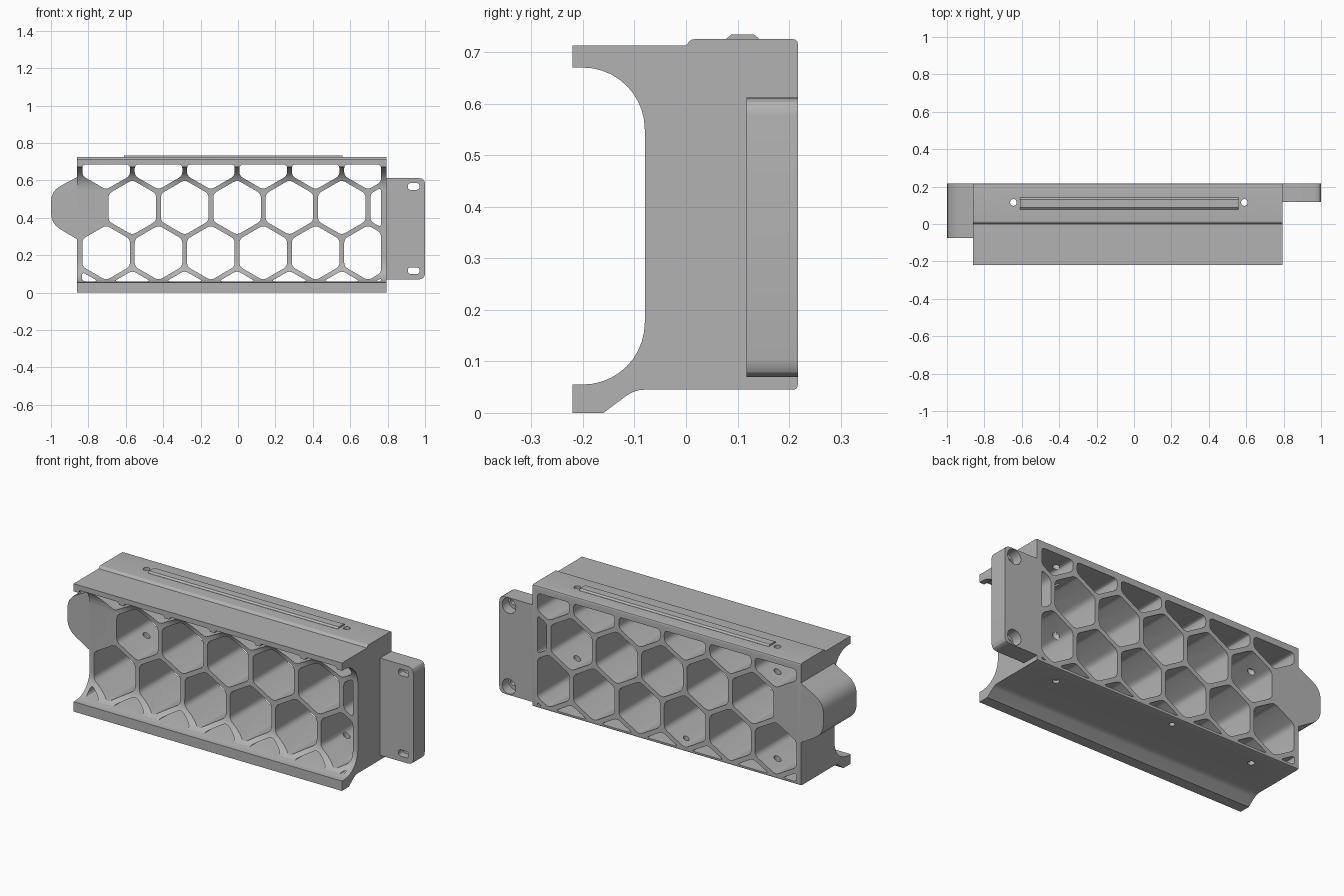
import bpy, bmesh, math
from mathutils import Vector

cube = bpy.data.objects.get("Cube")
if cube:
    bpy.data.objects.remove(cube, do_unlink=True)

grey = bpy.data.materials.new("plain grey")
grey.use_nodes = True
grey.diffuse_color = (0.45, 0.45, 0.45, 1)
grey.node_tree.nodes["Principled BSDF"].inputs["Base Color"].default_value = (0.45, 0.45, 0.45, 1)

PLACE = {"x": lambda u, v, d: (d, u, v),
         "y": lambda u, v, d: (u, d, v),
         "z": lambda u, v, d: (u, v, d)}


def rounded(pts, radius, steps=4):
    """Round every corner; radius is one number or one per corner."""
    out, n = [], len(pts)
    for i in range(n):
        r = radius[i] if isinstance(radius, list) else radius
        p, a, b = (Vector(pts[j % n]) for j in (i, i - 1, i + 1))
        if r == 0:
            out.append(p)
            continue
        da, db = a - p, b - p
        s = p + da.normalized() * min(r, da.length * 0.45)
        e = p + db.normalized() * min(r, db.length * 0.45)
        for k in range(steps + 1):
            t = k / steps
            out.append(s * (1 - t) ** 2 + p * 2 * t * (1 - t) + e * t * t)
    return out


def clip(pts, axis, limit, sign):
    """Keep the part of a polygon on one side of an axis-aligned line."""
    out = []
    for a, b in zip(pts, pts[1:] + pts[:1]):
        fa, fb = sign * (limit - a[axis]), sign * (limit - b[axis])
        if fa >= 0:
            out.append(a)
        if fa * fb < 0:
            out.append(tuple(Vector(a).lerp(Vector(b), fa / (fa - fb))))
    return out


def circle(u, v, r, n=24, turn=0.0):
    return [(u + r * math.cos(turn + math.tau * i / n),
             v + r * math.sin(turn + math.tau * i / n)) for i in range(n)]


def prism(bm, pts, axis, d0, d1):
    rings = [[bm.verts.new(PLACE[axis](p[0], p[1], d)) for p in pts] for d in (d0, d1)]
    bm.faces.new(rings[0])
    bm.faces.new(rings[1][::-1])
    n = len(pts)
    for i in range(n):
        j = (i + 1) % n
        bm.faces.new((rings[0][j], rings[0][i], rings[1][i], rings[1][j]))


def make(name, bm):
    bmesh.ops.recalc_face_normals(bm, faces=bm.faces)
    mesh = bpy.data.meshes.new(name)
    bm.to_mesh(mesh)
    bm.free()
    mesh.materials.append(grey)
    obj = bpy.data.objects.new(name, mesh)
    bpy.context.scene.collection.objects.link(obj)
    return obj


def part(name, pts, axis, d0, d1):
    bm = bmesh.new()
    prism(bm, pts, axis, d0, d1)
    return make(name, bm)


def cut(obj, cutter):
    mod = obj.modifiers.new("cut", "BOOLEAN")
    mod.operation, mod.solver, mod.object = "DIFFERENCE", "EXACT", cutter
    bpy.context.view_layer.update()
    graph = bpy.context.evaluated_depsgraph_get()
    mesh = bpy.data.meshes.new_from_object(obj.evaluated_get(graph))
    obj.modifiers.clear()
    obj.data = mesh
    bpy.data.objects.remove(cutter, do_unlink=True)


LEFT, RIGHT, BACK, FRONT = -0.86, 0.795, 0.217, -0.08

# Frame: side profile with two curved front lips
upper = [(-0.2 + 0.12 * math.sin(a), 0.55 + 0.12 * math.cos(a))
         for a in (math.pi / 2 * i / 10 for i in range(11))]
lower = [(y, 0.725 - z) for y, z in reversed(upper)]
back = rounded([(-0.16, 0), (-0.1, 0.045), (BACK, 0.045), (BACK, 0.725), (0.01, 0.725), (0, 0.713)],
               [0, 0.02, 0.01, 0.01, 0.006, 0])
profile = [(-0.22, 0.713), (-0.22, 0.67)] + upper + lower + [(-0.22, 0.055), (-0.22, 0)] + list(back)
frame = part("honeycomb_frame", profile, "x", LEFT, RIGHT)

# Honeycomb openings, trimmed to leave a rim
cells = bmesh.new()
PITCH, RADIUS = 0.28, 0.147
for row in range(4):
    z = -0.03 + row * 0.2425
    start = -0.845 if row % 2 == 0 else -0.705
    for col in range(7):
        if row == 2 and col == 0:
            continue
        cell = circle(start + col * PITCH, z, RADIUS, 6, math.pi / 6)
        for axis, limit, sign in ((0, -0.835, -1), (0, 0.765, 1), (1, 0.06, -1), (1, 0.685, 1)):
            cell = clip(cell, axis, limit, sign) if cell else cell
        if len(cell) > 2:
            prism(cells, rounded(cell, 0.022), "y", -0.35, 0.35)
cut(frame, make("cell_cutter", cells))

# Vertical screw holes
holes = bmesh.new()
for x in (-0.645, 0.59):
    prism(holes, circle(x, 0.115, 0.018), "z", -0.1, 0.9)
prism(holes, circle(-0.11, 0.155, 0.015), "z", -0.1, 0.1)
cut(frame, make("hole_cutter", holes))

# Side ear
ear_shape = rounded([(LEFT, 0.617), (-1, 0.543), (-1, 0.368), (LEFT, 0.285)], [0, 0.06, 0.06, 0])
ear = part("side_ear", ear_shape, "y", FRONT + 0.005, BACK)

# Mounting tab with counterbored slots
tab_shape = rounded([(RIGHT, 0.07), (1, 0.07), (1, 0.612), (RIGHT, 0.612)], [0, 0.035, 0.035, 0])
tab = part("mounting_tab", tab_shape, "y", 0.117, BACK)
slots, bores = bmesh.new(), bmesh.new()
for z in (0.117, 0.567):
    slot = [(0.908, z - 0.018), (0.97, z - 0.018), (0.97, z + 0.018), (0.908, z + 0.018)]
    prism(slots, rounded(slot, 0.016), "y", 0, 0.4)
    prism(bores, circle(0.94, z, 0.042), "y", 0.16, 0.4)
cut(tab, make("bore_cutter", bores))
cut(tab, make("slot_cutter", slots))

# Raised strip along the top, with sloping sides
strip = part("top_strip", [(0.078, 0.72), (0.142, 0.72), (0.142, 0.726), (0.132, 0.734),
                           (0.088, 0.734), (0.078, 0.726)], "x", -0.61, 0.56)

for obj in bpy.context.scene.objects:
    obj.select_set(obj in (frame, ear, tab, strip))
bpy.context.view_layer.objects.active = frame
bpy.ops.object.shade_smooth_by_angle(angle=math.radians(25))
